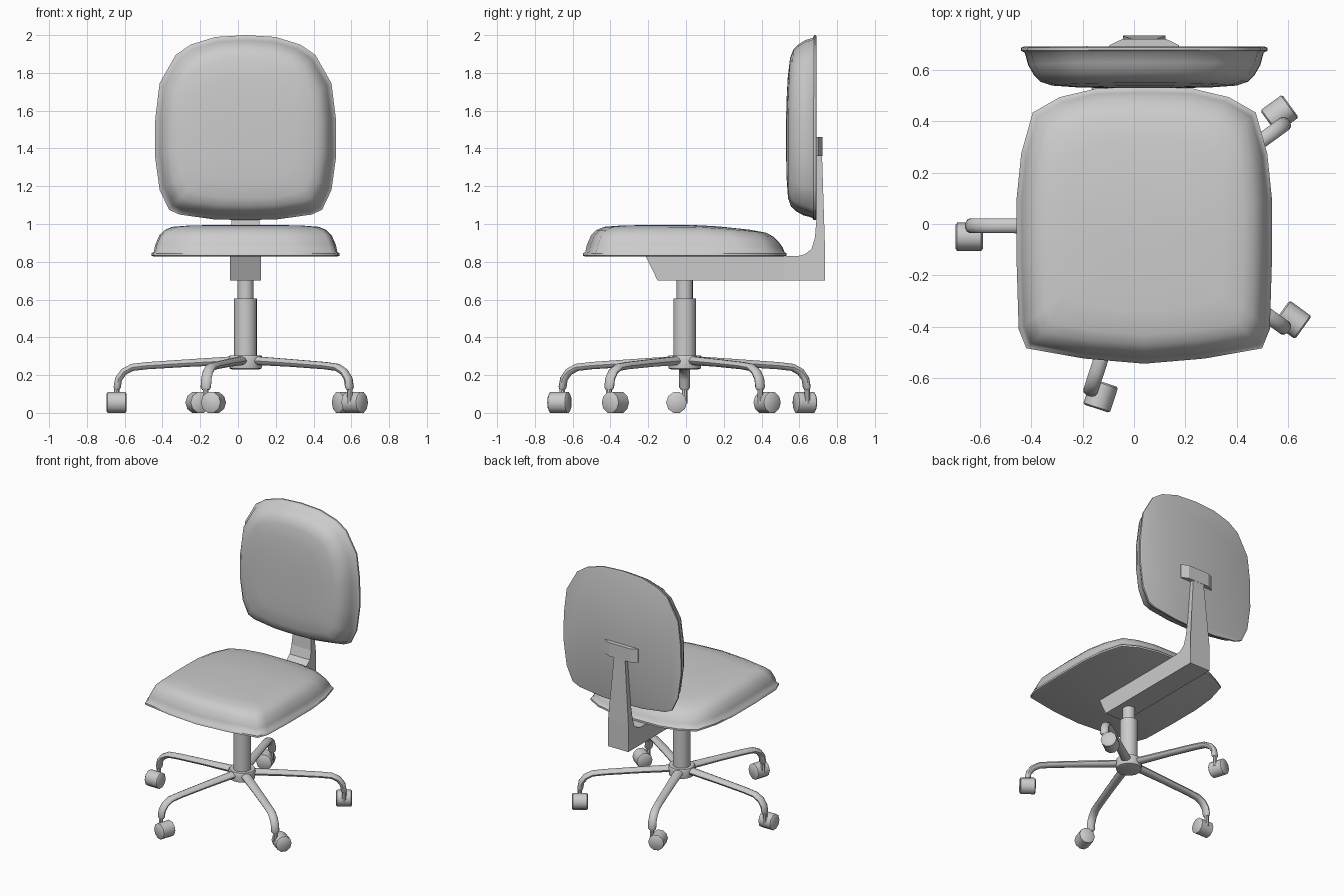
import bpy, bmesh, math
from mathutils import Vector

if "Cube" in bpy.data.objects:
    bpy.data.objects.remove(bpy.data.objects["Cube"])

CX, CY = 0.04, -0.007   # pedestal axis


def loft(name, rings, angle=40):
    """Skin a list of equal-length rings and cap both ends."""
    bm = bmesh.new()
    vs = [[bm.verts.new(p) for p in r] for r in rings]
    n = len(rings[0])
    for a, b in zip(vs, vs[1:]):
        for i in range(n):
            j = (i + 1) % n
            bm.faces.new((a[i], a[j], b[j], b[i]))
    bm.faces.new(vs[0][::-1])
    bm.faces.new(vs[-1])
    bmesh.ops.recalc_face_normals(bm, faces=bm.faces)
    me = bpy.data.meshes.new(name)
    bm.to_mesh(me)
    bm.free()
    ob = bpy.data.objects.new(name, me)
    bpy.context.collection.objects.link(ob)
    if angle:
        bpy.ops.object.select_all(action='DESELECT')
        ob.select_set(True)
        bpy.context.view_layer.objects.active = ob
        bpy.ops.object.shade_smooth_by_angle(angle=math.radians(angle))
    return ob


def mirrored(half):
    """Close a half outline whose first and last points lie on the axis."""
    return half + [(-u, v) for u, v in half[-2:0:-1]]


def inset(outline, d, centre_v, half_u, half_v):
    """Shrink an outline by distance d on each axis."""
    su, sv = 1 - d / half_u, 1 - d / half_v
    return [(u * su, centre_v + (v - centre_v) * sv) for u, v in outline]


def disc(r, z, n=20):
    return [(CX + r * math.cos(2 * math.pi * i / n),
             CY + r * math.sin(2 * math.pi * i / n), z) for i in range(n)]


# Seat cushion: domed, lower towards the rear, with a thin lip
seat = mirrored([(0, .533), (.19, .528), (.33, .495), (.435, .435), (.48, .275), (.498, .1),
                 (.498, -.15), (.49, -.41), (.46, -.485), (.235, -.525), (0, -.545)])
rings = []
for d, z in [(.012, .828), (0, .832), (0, .845), (.012, .852), (.02, .89), (.042, .94),
             (.07, .968), (.11, .985), (.2, .992), (.35, .995), (.46, .995)]:
    ring = []
    for u, v in inset(seat, d, 0, .5, .54):
        drop = .04 * max(0, v / .5) ** 1.5 * min(1, max(0, (z - .85) / .1))
        ring.append((CX + u, v, z - drop))
    rings.append(ring)
loft("seat", rings, 60)

# Backrest cushion: flat rear panel, thin lip, domed front
back = mirrored([(0, 2.0), (.16, 1.99), (.29, 1.95), (.37, 1.895), (.455, 1.745), (.478, 1.56),
                 (.48, 1.36), (.455, 1.18), (.405, 1.075), (.35, 1.05), (.17, 1.025), (0, 1.02)])
rings = []
for d, y in [(.01, .692), (0, .688), (0, .676), (.014, .668), (.027, .62), (.05, .58),
             (.075, .555), (.12, .54), (.22, .533), (.35, .53), (.44, .53)]:
    ring = []
    for u, v in inset(back, d, 1.5, .48, .49):
        lean = .015 * max(0, (v - 1.5) / .45) ** 2 * min(1, (.69 - y) / .12)
        ring.append((CX + u, y + lean, v))
    rings.append(ring)
loft("backrest", rings, 60)

# Under-seat mechanism housing
prof = [(-.215, .832), (-.15, .70), (.518, .70), (.518, .832)]
loft("seat_mechanism", [[(CX + s * .083, y, z) for y, z in prof] for s in (-1, 1)], 0)

# Back support arm: L profile narrowing towards the top
prof = [(.518, .70), (.735, .70), (.735, .90), (.72, 1.37), (.69, 1.37), (.69, 1.02),
        (.683, .93), (.665, .868), (.63, .84), (.59, .83), (.518, .83)]
width = lambda z: .083 - .038 * max(0, (z - .9) / .47)
loft("back_support", [[(CX + s * width(z), y, z) for y, z in prof] for s in (-1, 1)], 0)

# Bracket head on the rear of the backrest, with tapered wings
head = [(-.135, .688), (.135, .688), (.135, .698), (.085, .722), (-.085, .722), (-.135, .698)]
loft("bracket_head", [[(CX + x, y, z) for x, y in head] for z in (1.36, 1.46)], 0)

# Gas lift column and hub
loft("column_upper", [disc(.043, .55), disc(.043, .71)])
loft("column_lower", [disc(.06, .28), disc(.06, .605)])
loft("hub", [disc(.07, .23), disc(.085, .235), disc(.092, .29), disc(.085, .303)])

# Five legs, each with a pin and a caster wheel
path = [(.04, .278, .024), (.3, .264, .021), (.52, .25, .02), (.60, .241, .02),
        (.645, .217, .02), (.672, .18, .02), (.68, .135, .02), (.682, .122, .014)]
for k in range(5):
    a = math.pi + k * 2 * math.pi / 5
    rad = Vector((math.cos(a), math.sin(a), 0))
    tan = Vector((-math.sin(a), math.cos(a), 0))
    up = Vector((0, 0, 1))
    origin = Vector((CX, CY, 0))

    rings = []
    for i, (r, z, t) in enumerate(path):
        p, q = path[max(i - 1, 0)], path[min(i + 1, len(path) - 1)]
        along = (rad * (q[0] - p[0]) + up * (q[1] - p[1])).normalized()
        nrm = along.cross(tan)
        w = t * 1.45
        rings.append([origin + rad * r + up * z
                      + tan * w * math.cos(j * math.pi / 5) + nrm * t * math.sin(j * math.pi / 5)
                      for j in range(10)])
    loft(f"leg_{k + 1}", rings, 50)

    pin = origin + rad * .682
    loft(f"caster_pin_{k + 1}",
         [[pin + up * z + (rad * math.cos(j * math.pi / 4) + tan * math.sin(j * math.pi / 4)) * .015
           for j in range(8)] for z in (.05, .14)])

    hubpt = origin + tan * .043 + up * .055
    loft(f"caster_wheel_{k + 1}",
         [[hubpt + rad * r + (tan * math.cos(j * math.pi / 5)) * s
           + up * math.sin(j * math.pi / 5) * s * 1.04 for j in range(10)]
          for r, s in ((.63, .047), (.636, .055), (.73, .055), (.736, .047))], 40)
